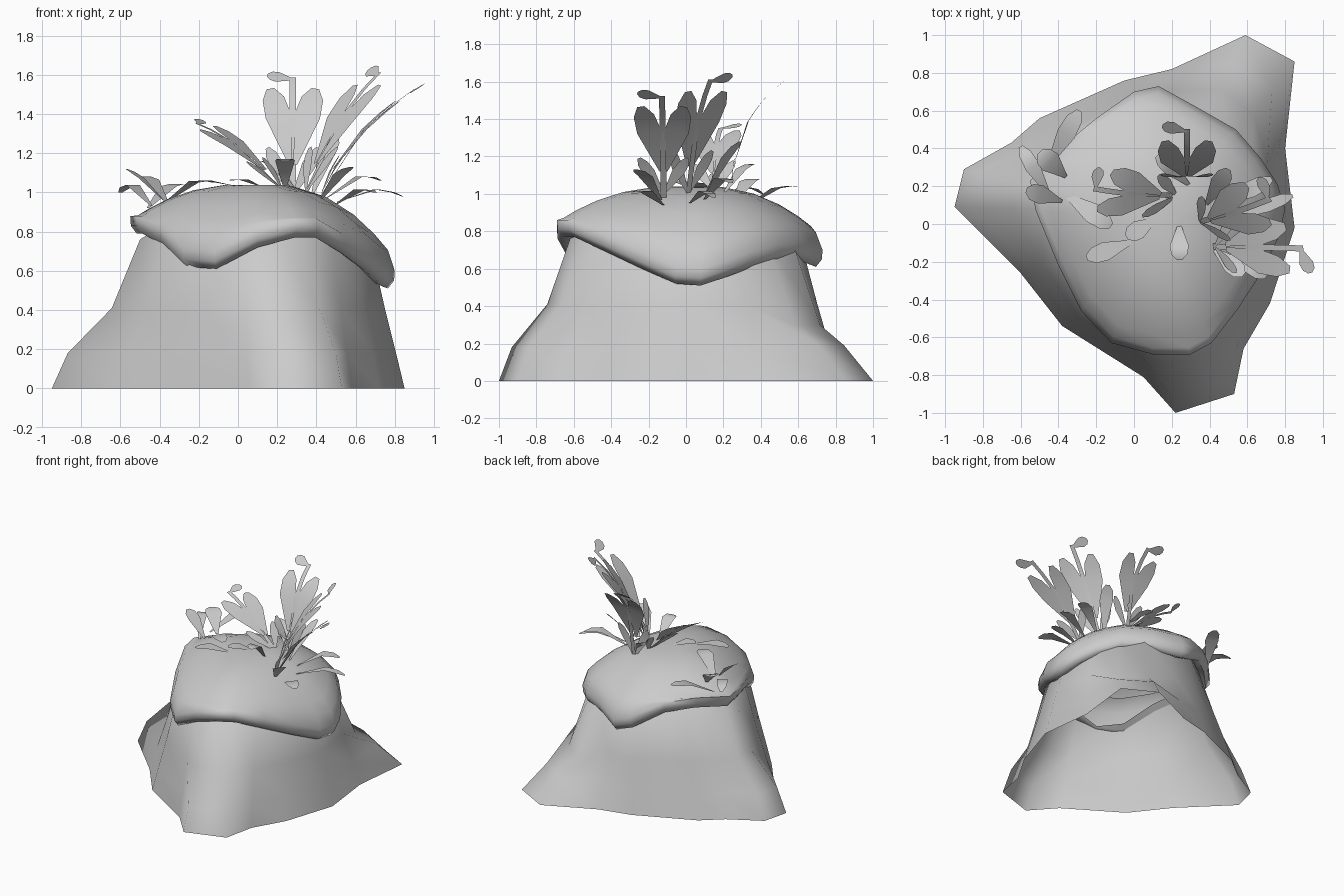
import bpy, bmesh, math
from mathutils import Vector as V

if "Cube" in bpy.data.objects:
    bpy.data.objects.remove(bpy.data.objects["Cube"])


def finish(name, bm, angle=60):
    me = bpy.data.meshes.new(name)
    bm.to_mesh(me)
    bm.free()
    ob = bpy.data.objects.new(name, me)
    bpy.context.collection.objects.link(ob)
    bpy.ops.object.select_all(action='DESELECT')
    ob.select_set(True)
    bpy.context.view_layer.objects.active = ob
    bpy.ops.object.shade_smooth_by_angle(angle=math.radians(angle))
    return ob


def bridge(bm, rings):
    vs = [[bm.verts.new(p) for p in r] for r in rings]
    n = len(vs[0])
    for a, b in zip(vs, vs[1:]):
        for i in range(n):
            j = (i + 1) % n
            bm.faces.new((a[i], a[j], b[j], b[i]))
    return vs


# stump: open flared wall, three roots (base x,y then top x,y)
wall = [(-.95, .09, -.50, .08), (-.90, .29, -.48, .18), (-.65, .43, -.40, .30),
        (-.50, .56, -.28, .42), (-.05, .76, -.02, .60), (.20, .82, .18, .61),
        (.59, 1.0, .38, .57), (.85, .86, .52, .44), (.80, .40, .63, .26),
        (.85, -.02, .67, .02), (.72, -.42, .58, -.25), (.58, -.66, .48, -.45),
        (.53, -.90, .36, -.56), (.22, -1.0, .18, -.62), (.05, -.81, .03, -.61),
        (-.38, -.54, -.22, -.45), (-.60, -.26, -.38, -.2)]
# per ring: (height, blend to top) for plain wall, front/left roots, back root
levels = [((0, 0), (0, 0), (0, 0)),
          ((.18, .24), (.18, .18), (.19, .36)),
          ((.41, .56), (.41, .68), (.30, .66)),
          ((.76, 1), (.76, 1), (.74, 1)),
          ((.83, 1.25), (.83, 1.25), (.80, 1.25))]
kind = {0: 1, 1: 1, 12: 1, 13: 1, 6: 2, 7: 2}
rings = []
for level in levels:
    ring = []
    for i, (x, y, tx, ty) in enumerate(wall):
        z, k = level[kind.get(i, 0)]
        if k > 1:
            ring.append((tx * .78, ty * .78, z))
        else:
            ring.append((x + (tx - x) * k, y + (ty - y) * k, z))
    rings.append(ring)
bm = bmesh.new()
bridge(bm, rings)
bmesh.ops.recalc_face_normals(bm, faces=bm.faces)
finish("stump", bm, 70)

# moss cap: wavy rim (x, y, lowest z) lofted into a dome with a rolled lip
rim = [(-.55, .23, .79), (-.52, .07, .79), (-.40, -.22, .73), (-.28, -.46, .62),
       (-.12, -.63, .61), (.1, -.69, .72), (.3, -.69, .77), (.41, -.63, .77),
       (.55, -.45, .69), (.68, -.25, .60), (.77, -.06, .52), (.80, .08, .51),
       (.76, .21, .55), (.67, .35, .60), (.54, .50, .64), (.33, .62, .65),
       (.13, .73, .61), (0, .70, .65), (-.2, .56, .77), (-.38, .41, .80)]
cx, cy, top = .1, .02, 1.045


def cap_ring(t, lift=None):
    out = []
    for x, y, z in rim:
        edge = z + .15 - .09 * max(0, (z - .65) / .15)
        h = z + lift if lift is not None else top - (top - edge) * t ** 2.5
        out.append((cx + (x - cx) * t, cy + (y - cy) * t, h))
    return out


bm = bmesh.new()
vs = bridge(bm, [cap_ring(t) for t in (.25, .5, .7, .85, .95)]
            + [cap_ring(1, .09), cap_ring(.995, .04), cap_ring(.95, 0), cap_ring(.86, .03)])
bm.faces.new(vs[0])
bmesh.ops.recalc_face_normals(bm, faces=bm.faces)
finish("moss_cap", bm, 80)


def strip(bm, pairs):
    prev = None
    for a, b in pairs:
        cur = (bm.verts.new(a), bm.verts.new(b))
        if prev:
            bm.faces.new((prev[0], prev[1], cur[1], cur[0]))
        prev = cur


def bezier(a, b, c, t):
    return a * (1 - t) ** 2 + b * (2 * t * (1 - t)) + c * t * t


OUTLINE = ((0, .15), (.6, 1), (.85, .85), (1, .3))

# sprigs: flat bent cards with a stem, paired leaves and a tip leaf
SPRIG = [((0, 0), (0, .97), .016), ((-.012, .24), (-.115, .86), .066),
         ((.012, .24), (.115, .86), .066), ((0, .95), (-.13, 1.0), .036),
         ((0, .03), (-.13, .36), .034), ((0, .03), (.13, .36), .034)]


def sprig(name, base, mid, tip, side, size=1.0, flip=1):
    base, mid, tip, side = V(base), V(mid), V(tip), V(side).normalized()
    length = (tip - base).length
    bm = bmesh.new()
    for (u0, t0), (u1, t1), w in SPRIG:
        d = V((u1 - u0, (t1 - t0) * length)).normalized()
        n = V((-d.y, d.x))
        stem = w < .02
        pairs = []
        for f, k in OUTLINE:
            k = 1 if stem else k
            pt = []
            for s in (-1, 1):
                u = (u0 + (u1 - u0) * f + n.x * w * k * s) * size * flip
                t = t0 + (t1 - t0) * f + n.y * w * k * s * size / length
                pt.append(bezier(base, mid, tip, t) + side * u)
            pairs.append(pt)
        strip(bm, pairs)
    finish(name, bm)


sprig("sprig_back", (.28, .25, .96), (.28, .21, 1.36), (.28, .52, 1.60), (1, 0, 0))
sprig("sprig_right", (.34, .01, .98), (.44, .02, 1.34), (.74, .14, 1.63), (-.55, .85, 0), 1, -1)
sprig("sprig_front_right", (.42, -.12, .98), (.52, -.12, 1.28), (.92, -.13, 1.54), (.1, -1, 0), 1, -1)
sprig("sprig_left", (.24, .15, 1.0), (.04, .14, 1.26), (-.23, .19, 1.36), (.4, 1, .1), .9, -1)


# loose leaves: start, tip, half width, arch height
LEAVES = [((-.46, .30, .92), (-.29, .60, 1.04), .05, .04),
          ((-.36, .25, .95), (-.50, .38, 1.08), .06, .04),
          ((-.44, .14, .93), (-.60, .41, 1.0), .04, .07),
          ((-.38, .12, .96), (-.57, .18, 1.12), .05, .02),
          ((-.37, .16, .95), (-.12, -.01, 1.05), .055, .05)]
LEAVES += [((0, -.09, 1.03), (-.25, -.18, 1.04), .05, .025),
           ((.12, .03, 1.03), (-.04, -.07, 1.06), .05, .02),
           ((.24, .0, 1.02), (.24, -.19, 1.16), .05, .06),
           ((.30, .2, 1.0), (.12, .36, 1.16), .04, .04),
           ((.42, -.13, .96), (.58, -.27, 1.13), .05, .03),
           ((.50, .02, .95), (.84, .15, .98), .035, .05),
           ((.45, .1, .97), (.73, .24, 1.06), .045, .06),
           ((.38, .1, .99), (.50, .29, 1.28), .05, .03),
           ((.50, -.12, .94), (.70, -.28, 1.0), .05, .04)]
bm = bmesh.new()
for a, b, w, arch in LEAVES:
    a, b = V(a), V(b)
    mid = (a + b) / 2 + V((0, 0, 2 * arch))
    side = (b - a).cross(V((0, 0, 1))).normalized()
    strip(bm, [(bezier(a, mid, b, f) - side * w * k, bezier(a, mid, b, f) + side * w * k)
               for f, k in OUTLINE])
finish("loose_leaves", bm)
